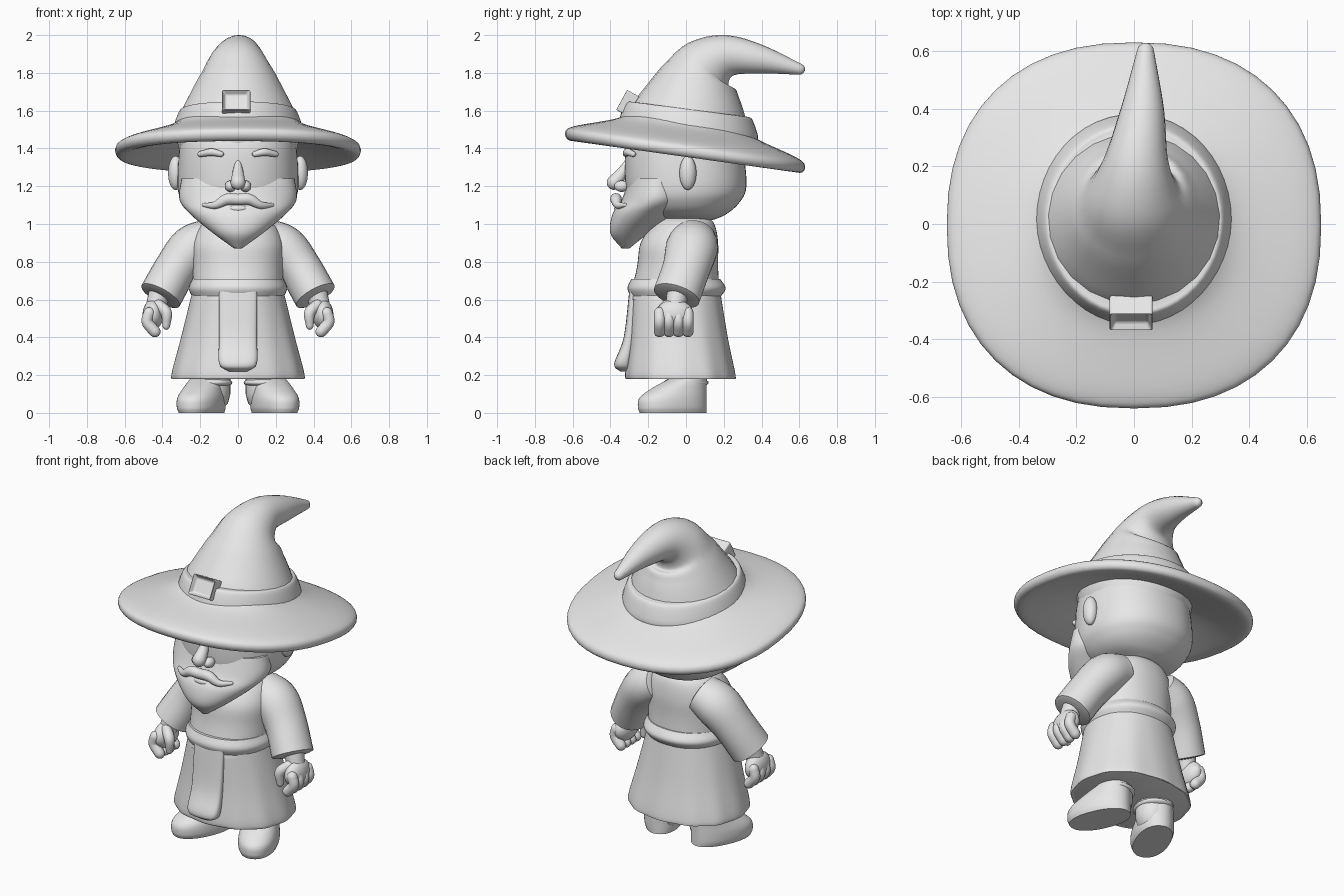
import bpy, bmesh, math
from mathutils import Vector, Matrix

cube = bpy.data.objects.get("Cube")
if cube:
    bpy.data.objects.remove(cube)

grey = bpy.data.materials.new("plain grey")
grey.use_nodes = True
tone = (.8, .8, .8, 1)
grey.diffuse_color = tone
grey.node_tree.nodes["Principled BSDF"].inputs["Base Color"].default_value = tone


def finish(name, bm, mirror=False, place=None):
    """Turn a bmesh into a smooth object, optionally mirrored across x."""
    if place:
        bm.transform(place)
    bmesh.ops.recalc_face_normals(bm, faces=bm.faces)
    mesh = bpy.data.meshes.new(name)
    bm.to_mesh(mesh)
    bm.free()
    mesh.materials.append(grey)
    mesh.shade_smooth()
    mesh.set_sharp_from_angle(angle=math.radians(50))
    obj = bpy.data.objects.new(name, mesh)
    bpy.context.collection.objects.link(obj)
    if mirror:
        obj.modifiers.new("mirror", 'MIRROR').use_mirror_merge = False
    return obj


def spline(rows, steps=6):
    """Smooth curve through rows of any width."""
    rows = [Vector(row) for row in rows]
    rows = [rows[0] * 2 - rows[1], *rows, rows[-1] * 2 - rows[-2]]
    curve = []
    for a, b, c, d in zip(rows, rows[1:], rows[2:], rows[3:]):
        for k in range(steps):
            t = k / steps
            slope_in, slope_out = (c - a) / 2, (d - b) / 2
            ease = t * t * (3 - 2 * t)
            curve.append(b.lerp(c, ease) + slope_in * t * (1 - t) ** 2
                         - slope_out * t * t * (1 - t))
    return curve + [rows[-2]]


def skin(rings):
    """Join neighbouring point rings and cap both ends."""
    bm = bmesh.new()
    loops = [[bm.verts.new(point) for point in ring] for ring in rings]
    for low, high in zip(loops, loops[1:]):
        for i in range(len(low)):
            bm.faces.new((low[i - 1], low[i], high[i], high[i - 1]))
    bm.faces.new(loops[0])
    bm.faces.new(loops[-1])
    return bm


def loft(name, rows, power=2.2, tilt=0, ripple=0, sides=48, **options):
    """Stack of rounded sections; each row is height, front, back, half width."""
    rings = []
    profile = spline(rows)
    for k, (z, front, back, half) in enumerate(profile):
        ring = []
        for i in range(sides):
            angle = math.tau * i / sides
            fold = 1 + ripple * (1 - k / len(profile)) * math.cos(angle * 12)
            c, s = (math.copysign(abs(v) ** (2 / power), v) * fold
                    for v in (math.cos(angle), math.sin(angle)))
            y = (front + back) / 2 + s * (back - front) / 2
            ring.append((half * c, y, z + tilt * y))
        rings.append(ring)
    return finish(name, skin(rings), **options)


def tube(name, path, stretch=1, cap=1, sides=24, **options):
    """Round-ended tube; each path point is x, y, z, radius."""
    points = [(row.to_3d(), row.w) for row in spline(path)]
    span = points[-1][0] - points[0][0]
    guide = Vector((0, 0, 0))
    guide[min(range(3), key=lambda axis: abs(span[axis]))] = 1
    for end, inner in ((0, 1), (-1, -2)):
        centre, radius = points[end]
        outward = (centre - points[inner][0]).normalized() * radius * cap
        dome = [(centre + outward * math.sin(a), radius * math.cos(a))
                for a in map(math.radians, (30, 60, 85))]
        points = points + dome if end else dome[::-1] + points
    rings = []
    for i, (centre, radius) in enumerate(points):
        ahead = points[min(i + 1, len(points) - 1)][0]
        along = (ahead - points[max(i - 1, 0)][0]).normalized()
        u = along.cross(guide).normalized()
        v = u.cross(along) * stretch
        angles = [math.tau * k / sides for k in range(sides)]
        rings.append([centre + radius * (u * math.cos(a) + v * math.sin(a)) for a in angles])
    return finish(name, skin(rings), **options)


def ball(name, centre, size, mirror=False):
    bm = bmesh.new()
    bmesh.ops.create_uvsphere(bm, u_segments=24, v_segments=16, radius=1)
    return finish(name, bm, mirror, Matrix.Translation(centre) @ Matrix.Diagonal((*size, 1)))


# Hat: tilted brim, folded-back crown, band and buckle
brim = [(.07, .3), (0, .5), (-.03, .62), (.01, .65), (.05, .6), (.12, .38), (.18, .28)]
loft("hat_brim", [(1.385 + h, -.985 * r, .97 * r, r) for h, r in brim], power=2.3, tilt=-.14)
tube("hat_crown", [
    (0, .01, 1.5, .34), (0, .03, 1.6, .3), (0, .07, 1.75, .22), (0, .12, 1.84, .16),
    (.01, .23, 1.89, .11), (.03, .4, 1.87, .075), (.04, .6, 1.82, .03)])
band = [(1.48, .35), (1.52, .35), (1.6, .32), (1.61, .29)]
loft("hat_band", [(z, -r, r + .03, r - .01) for z, r in band], power=2, tilt=-.13)

bm = bmesh.new()
bmesh.ops.create_cube(bm, size=1, matrix=Matrix.Diagonal((.15, .08, .12, 1)))
bm.normal_update()
face = min(bm.faces, key=lambda f: f.calc_center_median().y)
bmesh.ops.inset_region(bm, faces=[face], thickness=.025)
bmesh.ops.translate(bm, verts=face.verts, vec=(0, .03, 0))
tipped = Matrix.Translation((-.01, -.31, 1.64)) @ Matrix.Rotation(-.5, 4, 'X')
buckle = finish("hat_buckle", bm, place=tipped)
bevel = buckle.modifiers.new("soft edges", 'BEVEL')
bevel.width = .008
bevel.segments = 3

# Head, beard and face
loft("head", [(1.02, -.1, .14, .1), (1.05, -.22, .21, .22), (1.11, -.29, .28, .29),
              (1.2, -.32, .32, .32), (1.4, -.32, .3, .31), (1.5, -.28, .26, .28)])
loft("beard", [(.87, -.34, -.3, .02), (.95, -.4, -.2, .13), (1.05, -.39, -.06, .25),
               (1.13, -.34, .02, .31), (1.24, -.3, 0, .3)], power=2)
tube("nose", [(0, -.31, 1.33, .015), (0, -.34, 1.27, .03), (0, -.38, 1.22, .04)])
ball("nostril", (.04, -.34, 1.2), (.03, .04, .03), mirror=True)
tube("moustache", [(0, -.37, 1.13, .03), (.06, -.37, 1.13, .03), (.12, -.36, 1.1, .02),
                   (.18, -.32, 1.1, .01)], mirror=True)
ball("lower_lip", (0, -.36, 1.08), (.05, .02, .02))
tube("eyebrow", [(.09, -.32, 1.37, .015), (.14, -.31, 1.38, .02), (.2, -.28, 1.37, .015)],
     mirror=True)
ball("ear", (.33, .01, 1.27), (.04, .045, .09), mirror=True)

# Robe: torso, belt, folded skirt and hanging front panel
loft("robe_torso", [(.6, -.3, .18, .24), (.77, -.26, .17, .24), (.9, -.24, .17, .24),
                    (1, -.17, .15, .19), (1.05, -.1, .1, .1)])
loft("belt", [(.61, -.29, .18, .24), (.66, -.31, .21, .26), (.71, -.29, .18, .24)])
loft("robe_skirt", [(.18, -.3, .25, .33), (.2, -.32, .26, .35), (.4, -.3, .22, .3),
                    (.65, -.29, .18, .24)], ripple=.012, sides=96)
loft("front_panel", [(.22, -.35, -.29, .05), (.26, -.38, -.29, .1), (.4, -.33, -.27, .1),
                     (.65, -.3, -.26, .1)], power=3)

# Arms: flared sleeves, palms, curled fingers and thumbs
tube("sleeve", [(.14, .04, .92, .11), (.24, .03, .87, .125), (.33, 0, .76, .115),
                (.41, -.05, .62, .115)], stretch=1.1, cap=.1, mirror=True)
tube("wrist", [(.41, -.04, .65, .06), (.44, -.06, .55, .05)], mirror=True)
ball("palm", (.45, -.06, .52), (.055, .1, .08), mirror=True)
for i, finger in enumerate(("index", "middle", "ring", "little")):
    y = .05 * i - .14
    tube(finger + "_finger", [(.47, y, .53, .03), (.48, y, .48, .03), (.44, y, .43, .03)],
         mirror=True)
tube("thumb", [(.42, -.1, .57, .03), (.38, -.13, .53, .03), (.38, -.13, .46, .02)], mirror=True)

# Legs and boots, toes turned outwards
tube("leg", [(.14, 0, .1, .1), (.14, 0, .3, .1)], mirror=True)
ball("boot_cuff", (.14, 0, .16), (.11, .12, .03), mirror=True)
turned = Matrix.Translation((.16, .01, 0)) @ Matrix.Rotation(.4, 4, 'Z')
loft("boot", [(0, -.27, .1, .1), (.03, -.28, .1, .11), (.08, -.27, .1, .11),
              (.13, -.2, .1, .1), (.18, -.1, .1, .09)], mirror=True, place=turned)
